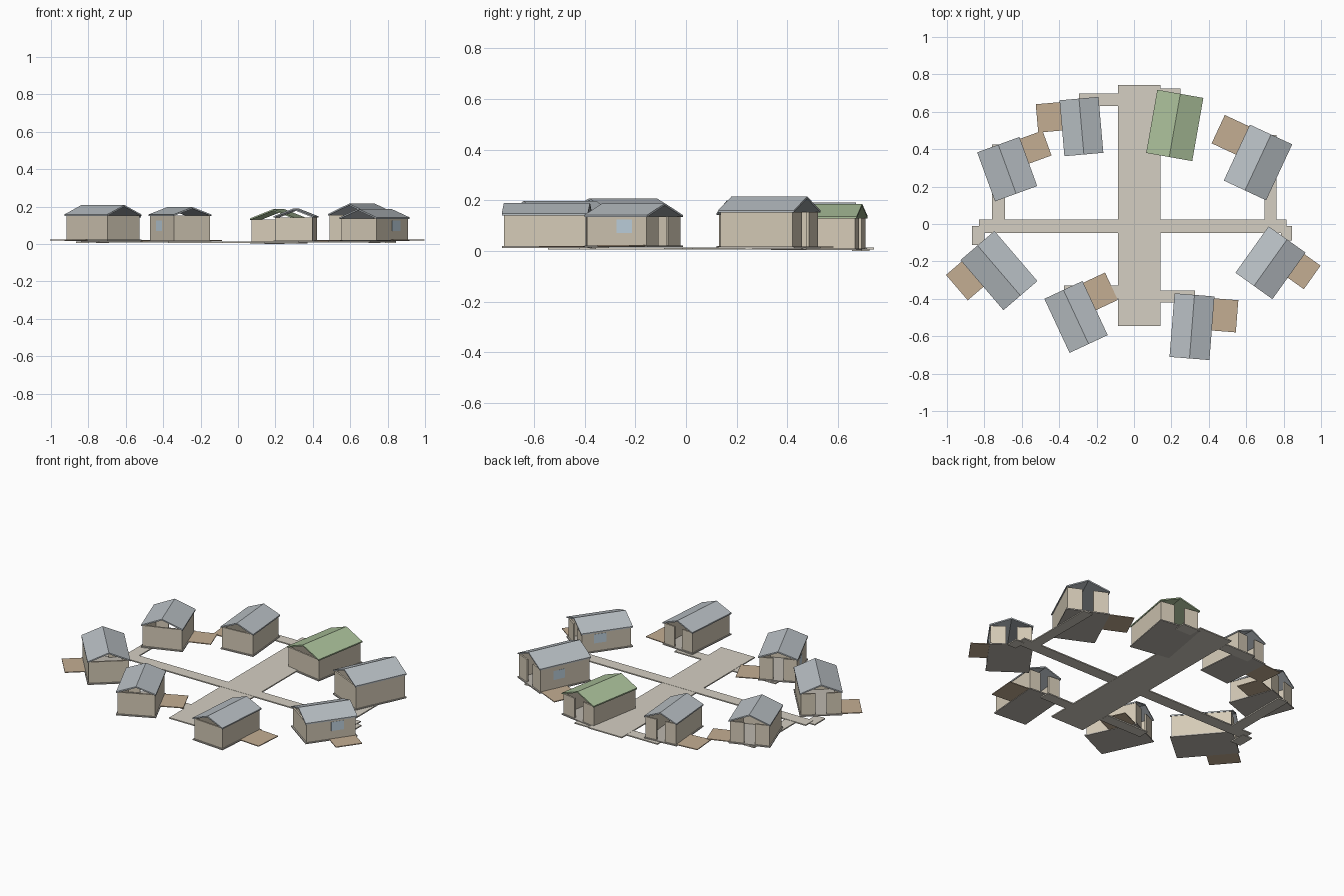
import bpy, bmesh
from math import radians
from mathutils import Matrix, Vector

if "Cube" in bpy.data.objects:
    bpy.data.objects.remove(bpy.data.objects["Cube"])


def material(name, rgb):
    m = bpy.data.materials.new(name)
    m.diffuse_color = (*rgb, 1)
    m.use_nodes = True
    m.node_tree.nodes["Principled BSDF"].inputs["Base Color"].default_value = m.diffuse_color
    return m


WALL = material("plaster", (0.66, 0.59, 0.47))
GREY = material("grey_roof", (0.48, 0.52, 0.55))
GREEN = material("green_roof", (0.40, 0.52, 0.32))
WOOD = material("deck_wood", (0.55, 0.42, 0.29))
PAVE = material("paving", (0.66, 0.62, 0.54))
SLABM = material("slab", (0.50, 0.47, 0.42))
GLASS = material("glass", (0.55, 0.68, 0.78))


def finish(bm, name, mat, M):
    bmesh.ops.recalc_face_normals(bm, faces=bm.faces)
    me = bpy.data.meshes.new(name)
    bm.to_mesh(me)
    bm.free()
    me.materials.append(mat)
    ob = bpy.data.objects.new(name, me)
    ob.matrix_world = M
    bpy.context.collection.objects.link(ob)
    return ob


def boxes(name, ranges, mat, M=Matrix()):
    """One object from boxes given as (x0, x1, y0, y1, z0, z1)."""
    bm = bmesh.new()
    for x0, x1, y0, y1, z0, z1 in ranges:
        c = Vector(((x0 + x1) / 2, (y0 + y1) / 2, (z0 + z1) / 2))
        T = Matrix.Translation(c) @ Matrix.Diagonal((x1 - x0, y1 - y0, z1 - z0, 1))
        bmesh.ops.create_cube(bm, size=1, matrix=T)
    return finish(bm, name, mat, M)


def roof(name, w, l, eave, ridge, mat, M):
    """Thin folded gable roof, open at both ends."""
    t, h = 0.008, w / 2
    prof = [(-h, eave), (0, ridge), (h, eave), (h, eave - t), (0, ridge - t), (-h, eave - t)]
    bm = bmesh.new()
    a = [bm.verts.new((x, -l / 2, z)) for x, z in prof]
    b = [bm.verts.new((x, l / 2, z)) for x, z in prof]
    for i in range(6):
        j = (i + 1) % 6
        bm.faces.new((a[i], a[j], b[j], b[i]))
    for v in (a, b):
        bm.faces.new((v[0], v[1], v[4], v[5]))
        bm.faces.new((v[1], v[2], v[3], v[4]))
    return finish(bm, name, mat, M)


def house(n, cx, cy, ang, w, l, base, eave, ridge, rmat=GREY, deck=0, windows=()):
    M = Matrix.Translation((cx, cy, 0)) @ Matrix.Rotation(radians(ang), 4, 'Z')
    top = base + 0.007
    # floor slab
    boxes(f"floor_slab_{n}", [(-w/2, w/2, -l/2, l/2, base, top)], SLABM, M)
    # walls, with a full-height door gap in the +y end
    hw, hl, t, g = w/2 - 0.006, l/2 - 0.008, 0.01, w * 0.13
    wt = eave - 0.006
    boxes(f"walls_{n}", [
        (-hw, -hw + t, -hl, hl, top, wt), (hw - t, hw, -hl, hl, top, wt),
        (-hw + t, hw - t, -hl, -hl + t, top, wt),
        (-hw + t, -g, hl - t, hl, top, wt), (g, hw - t, hl - t, hl, top, wt)], WALL, M)
    roof(f"roof_{n}", w, l, eave, ridge, rmat, M)
    # side deck
    if deck:
        x = sorted((deck, (w/2 - 0.004) * (1 if deck > 0 else -1)))
        boxes(f"deck_{n}", [(*x, -0.012, l/2 - 0.01, top - 0.004, top + 0.001)], WOOD, M)
    # window panes
    for s in windows:
        x = sorted((s * (hw - 0.002), s * (hw + 0.001)))
        boxes(f"window_{n}_{'r' if s > 0 else 'l'}", [(*x, 0.0, 0.075, 0.07, 0.125)], GLASS, M)


# ring of houses
house(1, 0.218, 0.527, -10, 0.25, 0.343, 0.003, 0.137, 0.186, GREEN)
house(2, 0.663, 0.329, -25, 0.25, 0.33, 0.010, 0.160, 0.215, GREY, -0.268, (-1,))
house(3, -0.281, 0.521, 5, 0.209, 0.30, 0.009, 0.147, 0.192, GREY, -0.233)
house(4, -0.678, 0.293, 20, 0.24, 0.279, 0.012, 0.150, 0.200, GREY, 0.248)
house(5, -0.722, -0.249, 40.6, 0.239, 0.353, 0.016, 0.158, 0.208, GREY, -0.230)
house(6, -0.310, -0.497, 25, 0.225, 0.319, 0.012, 0.157, 0.197, GREY, 0.241, (-1,))
house(7, 0.310, -0.549, -4.5, 0.214, 0.341, 0.012, 0.148, 0.190, GREY, 0.236)
house(8, 0.730, -0.207, -35.5, 0.243, 0.305, 0.015, 0.142, 0.188, GREY, 0.227, (-1, 1))

# main street and cross path
boxes("main_street", [(-0.085, 0.142, -0.545, 0.742, 0.006, 0.013)], PAVE)
boxes("cross_path", [(-0.83, 0.815, -0.048, 0.025, 0.007, 0.014)], PAVE)

# branches to each door
for i, (x0, x1, y0, y1) in enumerate([
        (-0.294, -0.085, 0.63, 0.697), (0.142, 0.248, 0.655, 0.725),
        (-0.375, -0.085, -0.397, -0.33), (0.142, 0.326, -0.42, -0.355),
        (-0.76, -0.69, 0.025, 0.425), (0.698, 0.763, 0.025, 0.475),
        (-0.865, -0.80, -0.113, -0.012), (0.785, 0.845, -0.087, -0.012)]):
    z = 0.0 if i == 1 else 0.005
    boxes(f"door_path_{i + 1}", [(x0, x1, y0, y1, z, z + 0.007)], PAVE)
